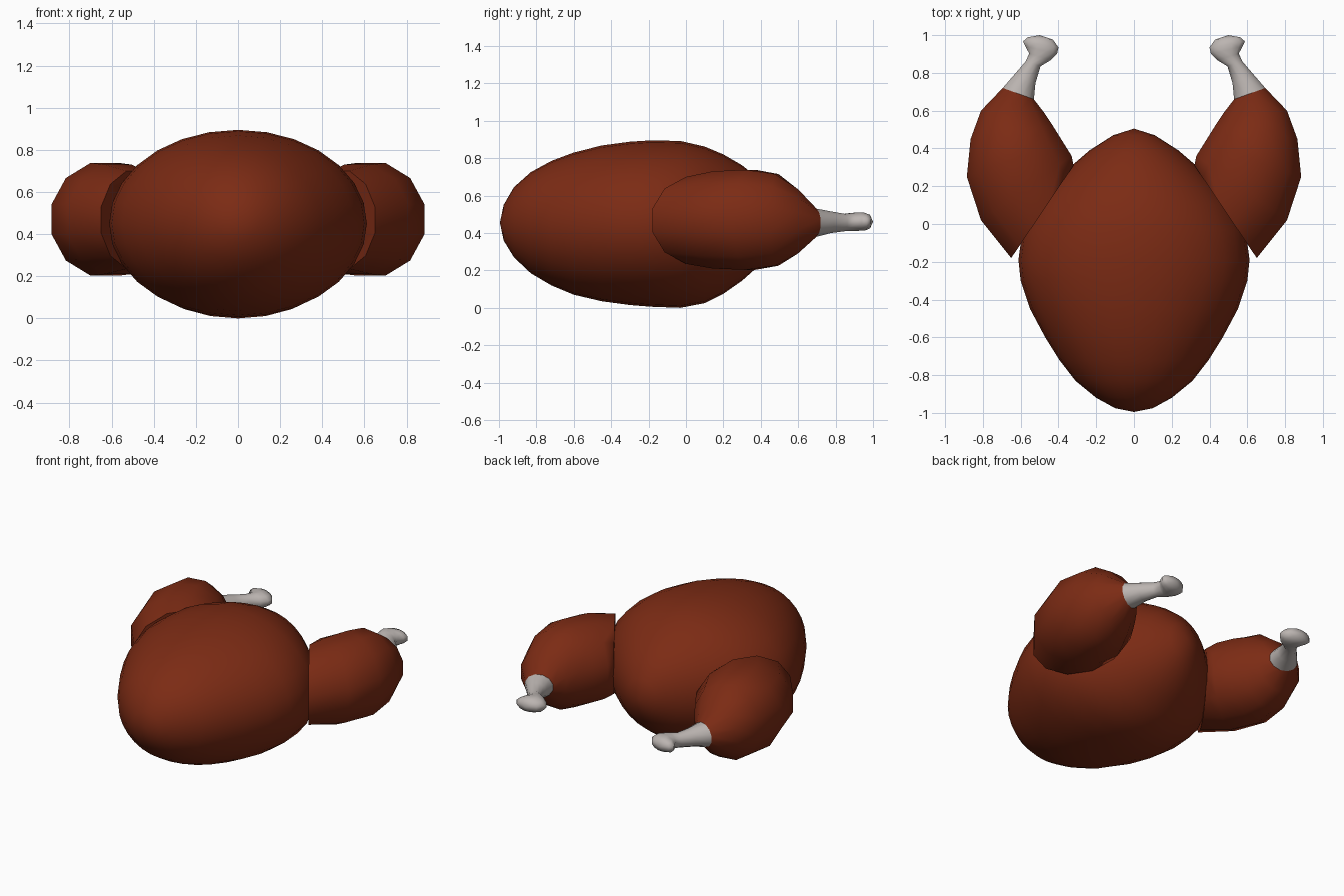
import bpy, bmesh, math
from mathutils import Vector

if "Cube" in bpy.data.objects:
    bpy.data.objects.remove(bpy.data.objects["Cube"])


def material(name, colour):
    m = bpy.data.materials.new(name)
    m.diffuse_color = (*colour, 1)
    m.use_nodes = True
    m.node_tree.nodes["Principled BSDF"].inputs["Base Color"].default_value = m.diffuse_color
    return m


def loft(name, rings, sides, mat, start=None, end=None, half_step=False, cap=False):
    """Skin elliptical rings, each (point a, point b, z low, z high); optional end poles."""
    bm = bmesh.new()
    phase = math.pi / sides if half_step else 0
    grow = 1 / math.cos(phase)
    loops = []
    for a, b, lo, hi in rings:
        a, b = Vector((*a, 0)), Vector((*b, 0))
        mid, half = (a + b) / 2, (b - a) / 2
        loop = []
        for i in range(sides):
            t = phase + math.tau * i / sides
            p = mid + half * math.cos(t) * grow
            p.z = (lo + hi) / 2 + (hi - lo) / 2 * math.sin(t) * grow
            loop.append(bm.verts.new(p))
        loops.append(loop)
    for l0, l1 in zip(loops, loops[1:]):
        for i in range(sides):
            j = (i + 1) % sides
            bm.faces.new((l0[i], l0[j], l1[j], l1[i]))
    for pole, loop in ((start, loops[0]), (end, loops[-1])):
        if pole:
            v = bm.verts.new(pole)
            for i in range(sides):
                bm.faces.new((loop[i], loop[(i + 1) % sides], v))
    if cap:
        bm.faces.new(loops[0])
    bmesh.ops.recalc_face_normals(bm, faces=bm.faces)
    if not cap and not start:
        # open skin: make sure the sides face outward
        f = bm.faces[0]
        f.normal_update()
        centre = sum((v.co for v in loops[0] + loops[1]), Vector()) / (2 * sides)
        if f.normal.dot(f.calc_center_median() - centre) < 0:
            bmesh.ops.reverse_faces(bm, faces=bm.faces)
    mesh = bpy.data.meshes.new(name)
    bm.to_mesh(mesh)
    bm.free()
    ob = bpy.data.objects.new(name, mesh)
    bpy.context.collection.objects.link(ob)
    mesh.materials.append(mat)
    bpy.ops.object.select_all(action='DESELECT')
    ob.select_set(True)
    bpy.context.view_layer.objects.active = ob
    bpy.ops.object.shade_smooth_by_angle(angle=math.radians(60))
    return ob


def mirror(ob):
    ob.modifiers.new("mirror", 'MIRROR').use_clip = False


skin = material("roast_skin", (0.2, 0.024, 0.007))
bone = material("bone", (0.5, 0.46, 0.44))

# Body: (y, half width, z low, z high)
profile = [
    (-0.975, 0.10, 0.36, 0.55), (-0.92, 0.20, 0.27, 0.645),
    (-0.83, 0.31, 0.185, 0.725), (-0.72, 0.395, 0.12, 0.785),
    (-0.60, 0.47, 0.07, 0.83), (-0.45, 0.55, 0.035, 0.868),
    (-0.30, 0.60, 0.015, 0.888), (-0.19, 0.612, 0.006, 0.895),
    (-0.03, 0.59, 0.0, 0.892), (0.10, 0.52, 0.025, 0.862),
    (0.20, 0.44, 0.075, 0.82), (0.30, 0.34, 0.145, 0.762),
    (0.39, 0.235, 0.225, 0.69), (0.47, 0.11, 0.34, 0.58),
]
loft("body", [((-w, y), (w, y), lo, hi) for y, w, lo, hi in profile], 28, skin,
     start=(0, -0.995, 0.455), end=(0, 0.505, 0.46))

# Thighs, with the broad base buried in the body
thigh = [
    ((0.32, 0.31), (0.65, -0.18), 0.235, 0.70),
    ((0.33, 0.36), (0.81, 0.02), 0.21, 0.73),
    ((0.38, 0.44), (0.885, 0.25), 0.203, 0.738),
    ((0.43, 0.52), (0.865, 0.45), 0.225, 0.715),
    ((0.48, 0.595), (0.81, 0.60), 0.29, 0.635),
    ((0.53, 0.66), (0.695, 0.72), 0.38, 0.53),
]
mirror(loft("thighs", thigh, 12, skin, half_step=True, cap=True))

# Leg bones with a flared knuckle
shank = [
    thigh[-1],
    ((0.522, 0.745), (0.63, 0.795), 0.40, 0.515),
    ((0.495, 0.835), (0.573, 0.862), 0.41, 0.502),
    ((0.44, 0.868), (0.555, 0.903), 0.41, 0.507),
    ((0.407, 0.902), (0.575, 0.94), 0.412, 0.51),
    ((0.40, 0.935), (0.587, 0.967), 0.412, 0.508),
    ((0.43, 0.977), (0.565, 0.988), 0.425, 0.497),
]
mirror(loft("leg_bones", shank, 12, bone, end=(0.50, 1.0, 0.46), half_step=True))
